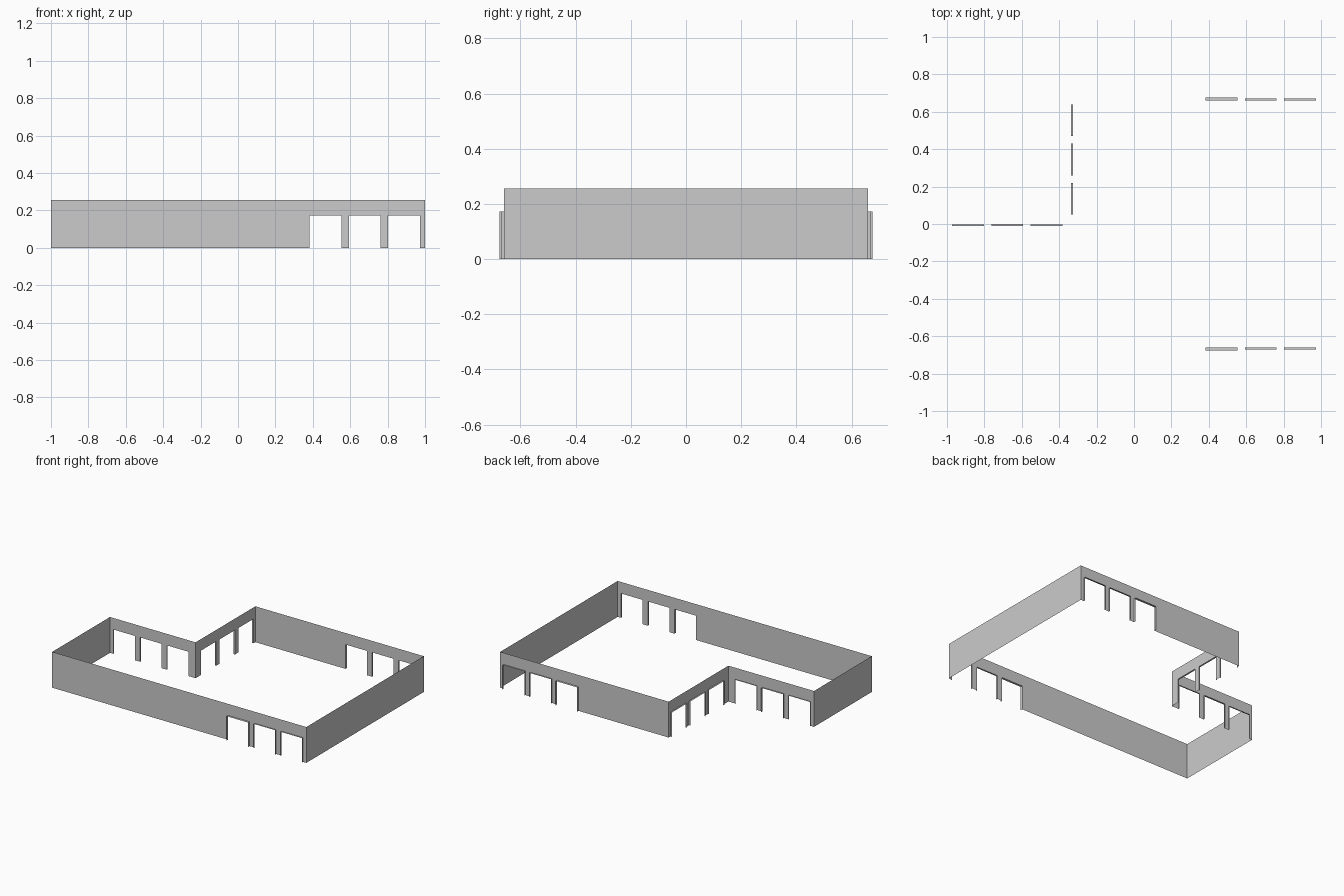
import bpy
import bmesh
from mathutils import Vector

cube = bpy.data.objects.get("Cube")
if cube:
    bpy.data.objects.remove(cube, do_unlink=True)

HEIGHT = 0.255       # wall height
HEAD = 0.173         # door head height
WIDTH = 0.17         # door width
PITCH = 0.21         # door spacing

grey = bpy.data.materials.new("wall grey")
grey.use_nodes = True
colour = (0.6, 0.6, 0.6, 1)
grey.diffuse_color = colour
grey.node_tree.nodes["Principled BSDF"].inputs["Base Color"].default_value = colour


def build_wall(name, start, end, first=None, depths=()):
    """Thin wall sheet with door openings and reveals projecting outward."""
    a, b = Vector((*start, 0)), Vector((*end, 0))
    along = (b - a).normalized()
    out = Vector((along.y, -along.x, 0))
    length = (b - a).length
    bm = bmesh.new()

    def quad(*points):
        bm.faces.new([bm.verts.new(a + along * u + out * d + Vector((0, 0, z)))
                      for u, d, z in points])

    def sheet(u0, u1, z0, z1):
        quad((u0, 0, z0), (u1, 0, z0), (u1, 0, z1), (u0, 0, z1))

    if not depths:
        sheet(0, length, 0, HEIGHT)
    else:
        # Lintel band, then piers between the doors
        sheet(0, length, HEAD, HEIGHT)
        pier = 0
        for i, depth in enumerate(depths):
            u0 = first + i * PITCH
            u1 = u0 + WIDTH
            sheet(pier, u0, 0, HEAD)
            pier = u1
            # Jambs and soffit
            quad((u0, 0, 0), (u0, 0, HEAD), (u0, depth, HEAD), (u0, depth, 0))
            quad((u1, 0, 0), (u1, depth, 0), (u1, depth, HEAD), (u1, 0, HEAD))
            quad((u0, 0, HEAD), (u1, 0, HEAD), (u1, depth, HEAD), (u0, depth, HEAD))
        sheet(pier, length, 0, HEAD)

    bmesh.ops.remove_doubles(bm, verts=bm.verts, dist=0.0001)
    mesh = bpy.data.meshes.new(name)
    bm.to_mesh(mesh)
    bm.free()
    mesh.materials.append(grey)
    bpy.context.collection.objects.link(bpy.data.objects.new(name, mesh))


# Corners of the L-shaped plan, counter-clockwise
front_right, front_left = (-1, -0.66), (1, -0.66)
back_left, back_inner = (1, 0.66), (-0.326, 0.66)
notch_corner, notch_right = (-0.326, -0.011), (-1, -0.011)

build_wall("front_wall", front_right, front_left, 1.383, (0.016, 0.011, 0.011))
build_wall("left_wall", front_left, back_left)
build_wall("back_wall", back_left, back_inner, 0.027, (0.011, 0.011, 0.016))
build_wall("notch_side_wall", back_inner, notch_corner, 0.02, (0.011,) * 3)
build_wall("notch_back_wall", notch_corner, notch_right, 0.057, (0.008, 0.012, 0.008))
build_wall("right_wall", notch_right, front_right)
